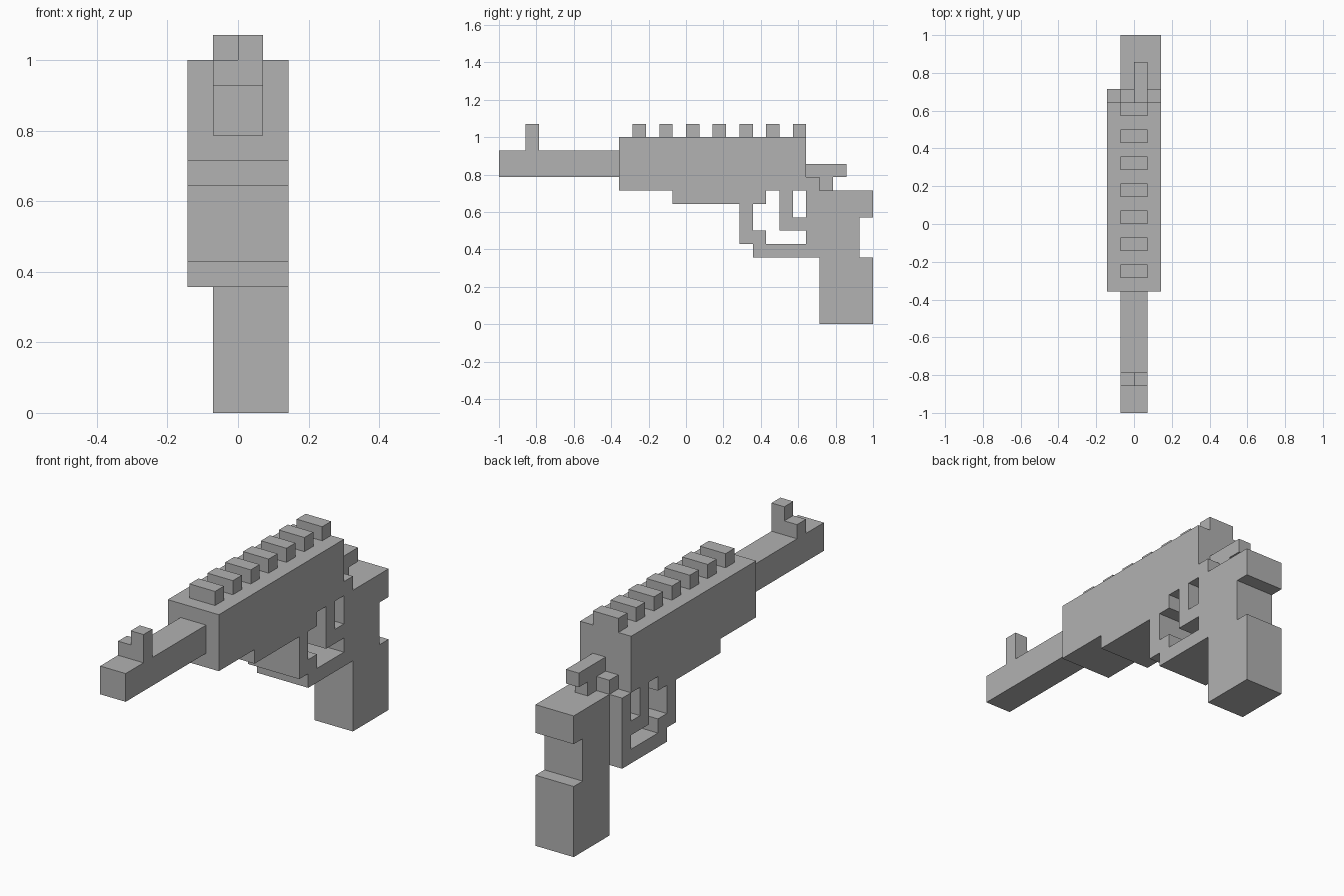
import bpy
from mathutils import Matrix

UNIT = 1 / 14  # the whole model sits on a cubic grid of this size

default_cube = bpy.data.objects.get("Cube")
if default_cube:
    bpy.data.objects.remove(default_cube, do_unlink=True)

grey = bpy.data.materials.new("plain grey")
grey.use_nodes = True
colour = (0.445, 0.445, 0.445, 1)
grey.diffuse_color = colour
grey.node_tree.nodes["Principled BSDF"].inputs["Base Color"].default_value = colour

# Local profile axes (across, up, depth) become world (y, z, x)
SIDE_ON = Matrix(((0, 0, 1, 0), (1, 0, 0, 0), (0, 1, 0, 0), (0, 0, 0, 1)))


def stepped_part(name, left, right, *outlines):
    """Extrude side outlines in grid units from x=left to x=right.
    Outlines after the first one become openings."""
    curve = bpy.data.curves.new(name + " profile", "CURVE")
    curve.dimensions = "2D"
    curve.fill_mode = "BOTH"
    curve.extrude = (right - left) / 2 * UNIT
    for outline in outlines:
        spline = curve.splines.new("POLY")
        spline.points.add(len(outline) - 1)
        for point, (y, z) in zip(spline.points, outline):
            point.co = (y * UNIT, z * UNIT, 0, 1)
        spline.use_cyclic_u = True
    helper = bpy.data.objects.new(name + " helper", curve)
    bpy.context.collection.objects.link(helper)
    graph = bpy.context.evaluated_depsgraph_get()
    mesh = bpy.data.meshes.new_from_object(helper.evaluated_get(graph))
    bpy.data.objects.remove(helper, do_unlink=True)
    bpy.data.curves.remove(curve)

    middle = (left + right) / 2 * UNIT
    mesh.transform(Matrix.Translation((middle, 0, 0)) @ SIDE_ON)
    mesh.name = name
    mesh.materials.clear()
    mesh.materials.append(grey)
    for face in mesh.polygons:
        face.use_smooth = False
        face.material_index = 0
    part = bpy.data.objects.new(name, mesh)
    bpy.context.collection.objects.link(part)
    return part


def block(name, left, right, front, back, bottom, top):
    corners = [(front, bottom), (back, bottom), (back, top), (front, top)]
    return stepped_part(name, left, right, corners)


# Receiver with its trigger guard, and the openings around the trigger
receiver = [(-5, 14), (-5, 10), (-1, 10), (-1, 9), (4, 9), (4, 6), (5, 6),
            (5, 5), (10, 5), (10, 10), (9, 10), (9, 14)]
finger_opening = [(5, 9), (5, 7), (6, 7), (6, 6), (9, 6), (9, 7), (7, 7),
                  (7, 10), (6, 10), (6, 9)]
rear_opening = [(8, 8), (9, 8), (9, 10), (8, 10)]
stepped_part("receiver", -2, 2, receiver, finger_opening, rear_opening)

# Grip, offset to one side, with a notch in its back
grip = [(10, 0), (14, 0), (14, 5), (13, 5), (13, 8), (14, 8), (14, 10), (10, 10)]
stepped_part("grip", -1, 2, grip)

# Barrel and the stepped front sight
block("barrel", -1, 1, -14, -5, 11, 13)
block("front_sight_low", -1, 0, -12, -11, 13, 14)
block("front_sight_tall", 0, 1, -12, -11, 13, 15)

# Evenly spaced teeth of the top rail
for tooth in range(7):
    front = 2 * tooth - 4
    block(f"rail_tooth_{tooth + 1}", -1, 1, front, front + 1, 14, 15)

# Hammer, with a post on each side of it
hammer = [(9, 11), (10, 11), (10, 10), (11, 10), (11, 11), (12, 11),
          (12, 12), (9, 12)]
stepped_part("hammer", 0, 1, hammer)
for name, left in (("hammer_post_right", -1), ("hammer_post_left", 1)):
    block(name, left, left + 1, 9, 10, 10, 11)
